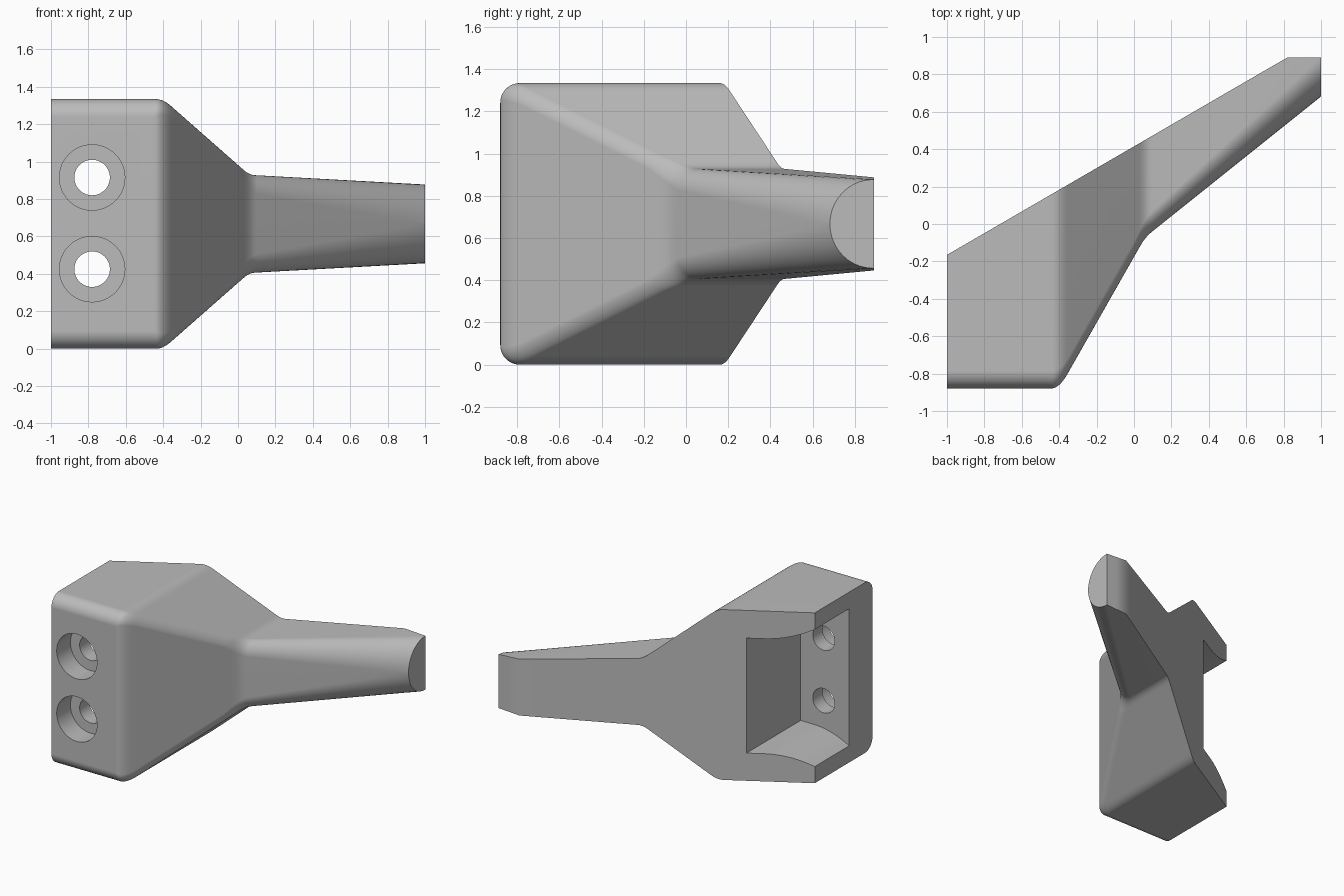
import bpy, bmesh, math

cube = bpy.data.objects.get("Cube")
if cube:
    bpy.data.objects.remove(cube)

MID = 0.667  # height of the horizontal symmetry plane

grey = bpy.data.materials.new("plain_grey")
grey.use_nodes = True
colour = (0.5, 0.5, 0.5, 1)
grey.diffuse_color = colour
grey.node_tree.nodes["Principled BSDF"].inputs["Base Color"].default_value = colour


def ramp(d, w):
    """Ramp with a rounded start of half-width w."""
    if d <= -w:
        return 0.0
    return d if d >= w else (d + w) ** 2 / (4 * w)


def lerp_keys(x, keys):
    for (a, va), (b, vb) in zip(keys, keys[1:]):
        if x <= b:
            return va + (vb - va) * (x - a) / (b - a)
    return keys[-1][1]


def make_object(name, bm):
    bmesh.ops.recalc_face_normals(bm, faces=bm.faces)
    mesh = bpy.data.meshes.new(name)
    bm.to_mesh(mesh)
    bm.free()
    mesh.materials.append(grey)
    obj = bpy.data.objects.new(name, mesh)
    bpy.context.collection.objects.link(obj)
    return obj


def section(x, steps=10):
    """Cross-section at x: flat back, rounded front corners."""
    front = -0.88 + 1.76 * ramp(x + 0.4, 0.045) - 0.96 * ramp(x - 0.06, 0.03)
    half = 0.667 - 0.88 * ramp(x + 0.4, 0.04) + 0.825 * ramp(x - 0.06, 0.03)
    back = min(-0.165 + 0.58 * (x + 1), 0.89)
    ry = lerp_keys(x, [(-1, .095), (-.45, .095), (-.35, .082), (0, .082), (.1, .11), (1, .21)])
    rz = lerp_keys(x, [(-1, .095), (-.45, .095), (-.35, .055), (0, .055), (.1, .1), (1, .21)])
    ry, rz = min(ry, back - front - 0.002), min(rz, half - 0.001)
    upper = [(back, half)]
    for i in range(steps + 1):
        a = math.pi / 2 * i / steps
        upper.append((front + ry * (1 - math.sin(a)), half - rz * (1 - math.cos(a))))
    lower = [(y, -z) for y, z in reversed(upper)]
    return [(x, y, MID + z) for y, z in upper + lower]


# Body and arm: one loft along x
stations = [-1, -0.7]
stations += [-0.46 + 0.01 * i for i in range(13)]
stations += [-0.2, 0.0]
stations += [0.02 + 0.01 * i for i in range(9)]
stations += [0.25, 0.4, 0.55, 0.7, 0.82, 0.91, 1]
bm = bmesh.new()
rings = [[bm.verts.new(p) for p in section(x)] for x in stations]
for r0, r1 in zip(rings, rings[1:]):
    for i in range(len(r0)):
        j = (i + 1) % len(r0)
        bm.faces.new((r0[i], r0[j], r1[j], r1[i]))
bm.faces.new(rings[0])
bm.faces.new(rings[-1])
body = make_object("bracket_body", bm)

# Pocket cutter: flares towards the open end
outline = [(-0.58, 0.45), (-0.69, 0.45)]
for i in range(1, 11):
    d = 0.034 * i
    outline.append((-0.69 - d, 0.45 + 0.9 * d * d))
outline += [(x, -z) for x, z in reversed(outline)]
bm = bmesh.new()
base = bm.faces.new([bm.verts.new((x, -0.59, MID + z)) for x, z in outline])
grown = bmesh.ops.extrude_face_region(bm, geom=[base])["geom"]
for v in grown:
    if isinstance(v, bmesh.types.BMVert):
        v.co.y = 0.6
cutters = [make_object("pocket_cutter", bm)]

# Screw hole cutters: wide counterbore and narrow through hole
for z in (0.425, 0.915):
    for radius, y0, y1 in ((0.175, -1.0, -0.71), (0.095, -0.95, -0.5)):
        bpy.ops.mesh.primitive_cylinder_add(
            vertices=48, radius=radius, depth=y1 - y0,
            location=(-0.78, (y0 + y1) / 2, z), rotation=(math.pi / 2, 0, 0))
        cutter = bpy.context.object
        cutter.name = "hole_cutter"
        cutter.data.materials.append(grey)
        cutters.append(cutter)

bpy.ops.object.select_all(action="DESELECT")
body.select_set(True)
bpy.context.view_layer.objects.active = body
for cutter in cutters:
    cutter.hide_render = True
    mod = body.modifiers.new("cut", "BOOLEAN")
    mod.operation = "DIFFERENCE"
    mod.solver = "EXACT"
    mod.object = cutter
    bpy.ops.object.modifier_apply(modifier=mod.name)
for cutter in cutters:
    bpy.data.objects.remove(cutter)

# Smooth fillets, crisp cut edges
bpy.ops.object.shade_smooth_by_angle(angle=math.radians(30))
normals = body.modifiers.new("flat_panels", "WEIGHTED_NORMAL")
normals.keep_sharp = True
